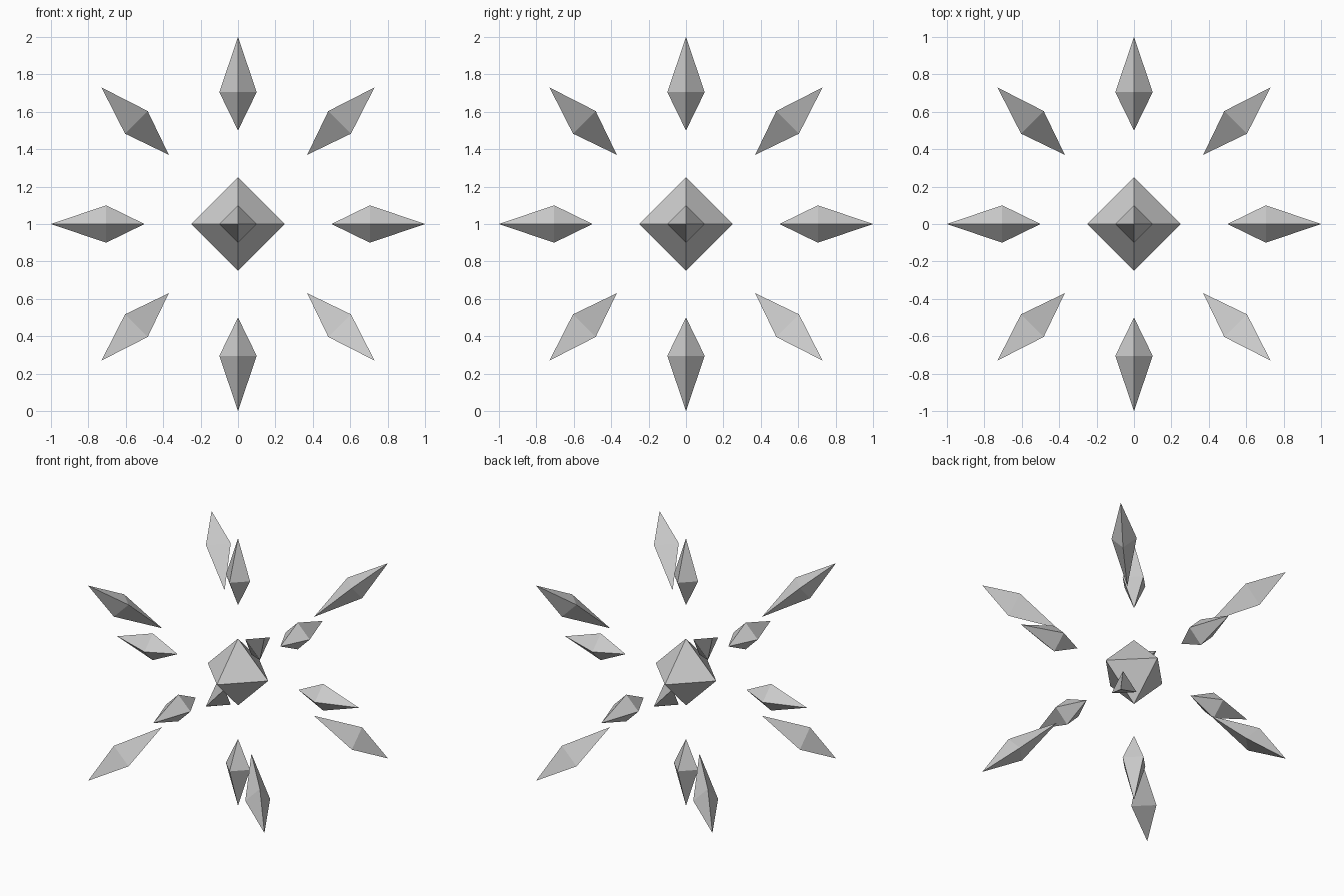
import bpy, bmesh
from itertools import product
from mathutils import Vector

if "Cube" in bpy.data.objects:
    bpy.data.objects.remove(bpy.data.objects["Cube"])

CENTRE = Vector((0, 0, 1))


def bipyramid(name, inner, outer, ring):
    """Flat-faced crystal: a ring of points closed by a tip at each end."""
    bm = bmesh.new()
    a, b = bm.verts.new(inner), bm.verts.new(outer)
    r = [bm.verts.new(p) for p in ring]
    for i, v in enumerate(r):
        w = r[(i + 1) % len(r)]
        bm.faces.new((a, v, w))
        bm.faces.new((b, w, v))
    bmesh.ops.recalc_face_normals(bm, faces=bm.faces)
    me = bpy.data.meshes.new(name)
    bm.to_mesh(me)
    bm.free()
    ob = bpy.data.objects.new(name, me)
    ob.location = CENTRE
    bpy.context.collection.objects.link(ob)
    return ob


def square(axis, along, radius):
    """Four ring points around a main axis."""
    pts = []
    for k, s in ((1, 1), (2, 1), (1, -1), (2, -1)):
        p = Vector((0, 0, 0))
        p[axis] = along
        p[(axis + k) % 3] = s * radius
        pts.append(p)
    return pts


# Central octahedron
bipyramid("core_crystal", (0, 0, -0.25), (0, 0, 0.25), square(2, 0, 0.25))

# Six four-sided shards along the main axes
for axis in range(3):
    for s in (-1, 1):
        d = Vector((0, 0, 0))
        d[axis] = s
        bipyramid("axis_shard", d * 0.5, d, square(axis, s * 0.705, 0.1))

# Eight three-sided shards toward the cube corners
for signs in product((-1, 1), repeat=3):
    d = Vector(signs)
    ring = []
    for k in range(3):
        p = d * 0.604
        p[k] = signs[k] * 0.483
        ring.append(p)
    bipyramid("corner_shard", d * 0.37, d * 0.73, ring)
